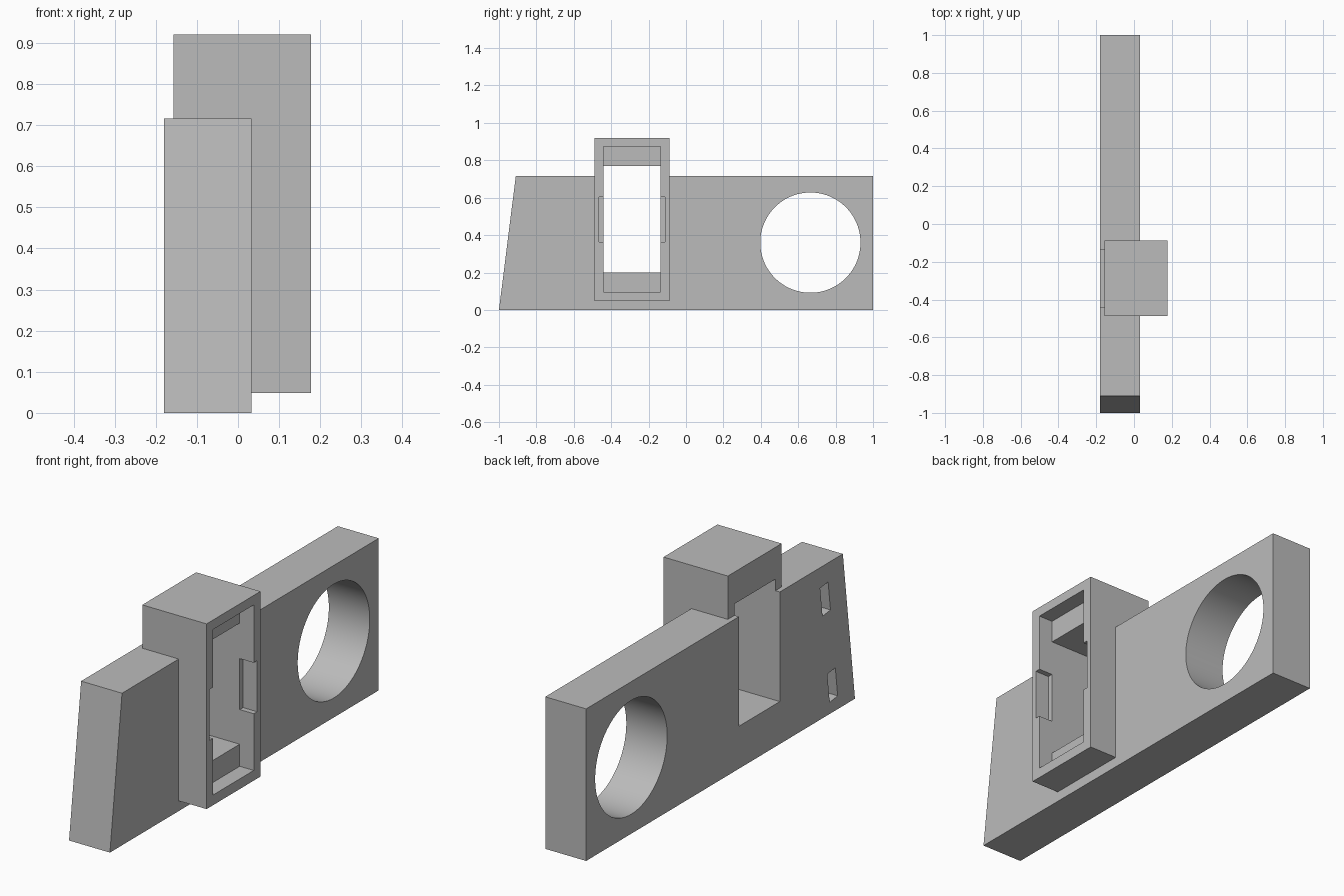
import bpy, bmesh, math
from mathutils import Vector, Matrix

if "Cube" in bpy.data.objects:
    bpy.data.objects.remove(bpy.data.objects["Cube"], do_unlink=True)

grey = bpy.data.materials.new("plain grey")
grey.use_nodes = True
colour = (0.5, 0.5, 0.5, 1)
grey.diffuse_color = colour
grey.node_tree.nodes["Principled BSDF"].inputs["Base Color"].default_value = colour


def finish(name, bm):
    bmesh.ops.recalc_face_normals(bm, faces=bm.faces)
    mesh = bpy.data.meshes.new(name)
    bm.to_mesh(mesh)
    bm.free()
    mesh.materials.append(grey)
    obj = bpy.data.objects.new(name, mesh)
    bpy.context.collection.objects.link(obj)
    return obj


def block(name, x, y, z, turn=None):
    """Box from (min, max) ranges, optionally turned about its centre."""
    size = [r[1] - r[0] for r in (x, y, z)]
    centre = Vector([(r[0] + r[1]) / 2 for r in (x, y, z)])
    bm = bmesh.new()
    bmesh.ops.create_cube(bm, size=1)
    bmesh.ops.scale(bm, vec=size, verts=bm.verts)
    bm.transform(Matrix.Translation(centre) @ (turn or Matrix()))
    return finish(name, bm)


def rod(name, start, end, radius, segments=64):
    """Cylinder between two points."""
    start, end = Vector(start), Vector(end)
    axis = end - start
    bm = bmesh.new()
    bmesh.ops.create_cone(bm, cap_ends=True, segments=segments,
                          radius1=radius, radius2=radius, depth=axis.length)
    turn = axis.to_track_quat('Z', 'Y').to_matrix().to_4x4()
    bm.transform(Matrix.Translation((start + end) / 2) @ turn)
    return finish(name, bm)


def combine(target, tool, operation='DIFFERENCE'):
    mod = target.modifiers.new("combine", 'BOOLEAN')
    mod.operation, mod.solver, mod.object = operation, 'EXACT', tool
    bpy.context.view_layer.objects.active = target
    bpy.ops.object.modifier_apply(modifier=mod.name)
    bpy.data.objects.remove(tool, do_unlink=True)


# Long plate with a leaning front end
LEFT, RIGHT, FLOOR, HEIGHT, LEAN = -0.18, 0.033, -0.157, 0.716, 0.09
bm = bmesh.new()
profile = [(-1, 0), (1, 0), (1, HEIGHT), (-1 + LEAN, HEIGHT)]
face = bm.faces.new([bm.verts.new((LEFT, y, z)) for y, z in profile])
side = bmesh.ops.extrude_face_region(bm, geom=[face])
bmesh.ops.translate(bm, vec=(RIGHT - LEFT, 0, 0),
                    verts=[v for v in side["geom"] if isinstance(v, bmesh.types.BMVert)])
bracket = finish("mounting_bracket", bm)

# Shallow round recess and large round opening
MID = -0.2875
combine(bracket, rod("recess", (-0.3, MID, HEIGHT / 2), (FLOOR, MID, HEIGHT / 2), 0.435, 128))
combine(bracket, rod("opening", (-0.4, 0.665, 0.36), (0.4, 0.665, 0.36), 0.268, 96))

# Upright housing with a stepped pocket
combine(bracket, block("housing", (FLOOR, 0.178), (-0.488, -0.087), (0.048, 0.92)), 'UNION')
STEP, INNER = 0.105, (-0.441, -0.137)
combine(bracket, block("pocket", (STEP, 0.3), INNER, (0.096, 0.875)))
combine(bracket, block("window", (-0.3, 0.3), INNER, (0.2, 0.77)))
combine(bracket, block("side_slots", (STEP, 0.3), (-0.466, -0.112), (0.363, 0.603)))

# Screw holes in the two ledges
for z, depth in ((0.825, -0.3), (0.145, -0.05)):
    combine(bracket, rod("screw_hole", (0.15, MID, z), (depth, MID, z), 0.022, 32))

# Bolt holes square to the leaning end, each crossed by a nut slot
tilt = math.atan2(LEAN, HEIGHT)
inward = Vector((0, math.cos(tilt), -math.sin(tilt)))
turn = Matrix.Rotation(-tilt, 4, 'X')
for z in (0.147, 0.572):
    mouth = Vector((-0.073, -1 + LEAN * z / HEIGHT, z))
    combine(bracket, rod("bolt_hole", mouth - inward * 0.1, mouth + inward * 0.24, 0.048))
    c = mouth + inward * 0.15
    combine(bracket, block("nut_slot", (-0.3, -0.005), (c.y - 0.03, c.y + 0.03),
                           (c.z - 0.07, c.z + 0.07), turn))

bpy.ops.object.select_all(action='DESELECT')
bracket.select_set(True)
bpy.context.view_layer.objects.active = bracket
bpy.ops.object.shade_smooth_by_angle(angle=math.radians(30))
